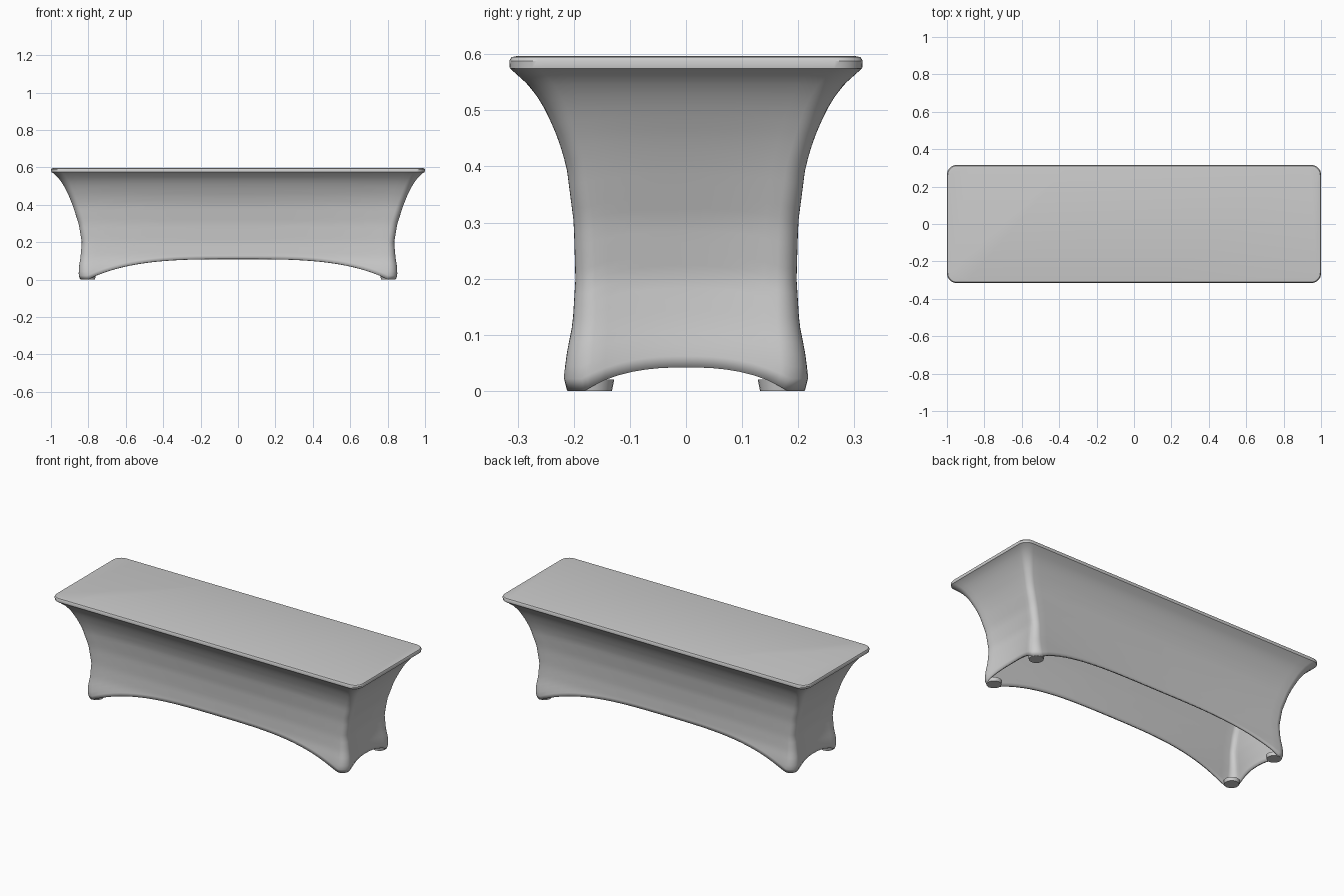
import bpy, bmesh, math

cube = bpy.data.objects.get("Cube")
if cube:
    bpy.data.objects.remove(cube)

mat = bpy.data.materials.new("light grey cloth")
mat.use_nodes = True
GREY = (0.6, 0.6, 0.6, 1)
mat.diffuse_color = GREY
mat.node_tree.nodes["Principled BSDF"].inputs["Base Color"].default_value = GREY

# Cover profile: height, half length, half depth, corner radius
PROFILE = [
    (0.0, .845, .212, .05), (.025, .852, .218, .05), (.07, .85, .212, .045),
    (.12, .842, .202, .04), (.2, .835, .197, .035), (.3, .852, .2, .035),
    (.4, .885, .213, .035), (.45, .905, .228, .035), (.5, .93, .25, .04),
    (.54, .956, .275, .045), (.567, .984, .305, .05), (.575, .998, .314, .05),
    (.588, 1.0, .315, .05), (.595, .996, .311, .05), (.597, .985, .3, .05),
]
TOP = PROFILE[-1][0]
RIM = .567


def size_at(z):
    """Interpolate the profile at a height."""
    for lo, hi in zip(PROFILE, PROFILE[1:]):
        if z <= hi[0]:
            f = max(0, (z - lo[0]) / (hi[0] - lo[0]))
            return [p + (q - p) * f for p, q in zip(lo[1:], hi[1:])]
    return PROFILE[-1][1:]


def outline(a, b, r, bow):
    """Rounded rectangle whose straight sides bow inward."""
    pts = []
    for k in range(4):
        side, end = (a, b) if k % 2 == 0 else (b, a)
        steps = 14 if k % 2 == 0 else 36
        ang = k * math.pi / 2
        c, s = round(math.cos(ang)), round(math.sin(ang))
        local = []
        for i in range(steps):
            u = -1 + 2 * i / steps
            local.append((side - bow * (1 - u * u), u * (end - r)))
        for i in range(8):
            t = math.pi / 2 * i / 8
            local.append((side - r + r * math.cos(t), end - r + r * math.sin(t)))
        pts += [(x * c - y * s, x * s + y * c) for x, y in local]
    return pts


def hem_height(x, y, on_end):
    """Arched lower edge, touching the floor at the corners."""
    if on_end:
        return .042 * max(0, 1 - (abs(y) / .18) ** 2.5)
    return .11 * max(0, 1 - (abs(x) / .8) ** 3.5)


def finish(name, bm, angle=40):
    bmesh.ops.recalc_face_normals(bm, faces=bm.faces)
    mesh = bpy.data.meshes.new(name)
    bm.to_mesh(mesh)
    bm.free()
    mesh.materials.append(mat)
    obj = bpy.data.objects.new(name, mesh)
    bpy.context.collection.objects.link(obj)
    bpy.ops.object.select_all(action='DESELECT')
    obj.select_set(True)
    bpy.context.view_layer.objects.active = obj
    bpy.ops.object.shade_smooth_by_angle(angle=math.radians(angle))
    return obj


# Stretch cover: skirt, rim and flat top in one skin
bm = bmesh.new()
base = outline(*size_at(0), 0)
hems = [hem_height(x, y, abs(x) > .8) for x, y in base]
levels = [RIM * i / 26 for i in range(27)] + [p[0] for p in PROFILE if p[0] > RIM]
rings = []
for level in levels:
    ring = []
    for i, hem in enumerate(hems):
        z = hem + level * (RIM - hem) / RIM if level < RIM else level
        bow = .02 * max(0, 1 - z / .5)
        x, y = outline(*size_at(z), bow)[i]
        ring.append(bm.verts.new((x, y, z)))
    rings.append(ring)
count = len(base)
for low, high in zip(rings, rings[1:]):
    for i in range(count):
        j = (i + 1) % count
        bm.faces.new((low[i], low[j], high[j], high[i]))
bm.faces.new(rings[-1])
cover = finish("table_cover", bm)
shell = cover.modifiers.new("cloth thickness", 'SOLIDIFY')
shell.thickness = .01
shell.offset = -1

# Foot pockets closing the cover under each corner
for sx, side in ((1, "left"), (-1, "right")):
    for sy, end in ((1, "back"), (-1, "front")):
        bm = bmesh.new()
        bmesh.ops.create_cone(bm, cap_ends=True, segments=24, radius1=.038,
                              radius2=.042, depth=.02)
        bmesh.ops.translate(bm, verts=bm.verts, vec=(sx * .803, sy * .17, .01))
        finish(f"foot_pocket_{end}_{side}", bm)
